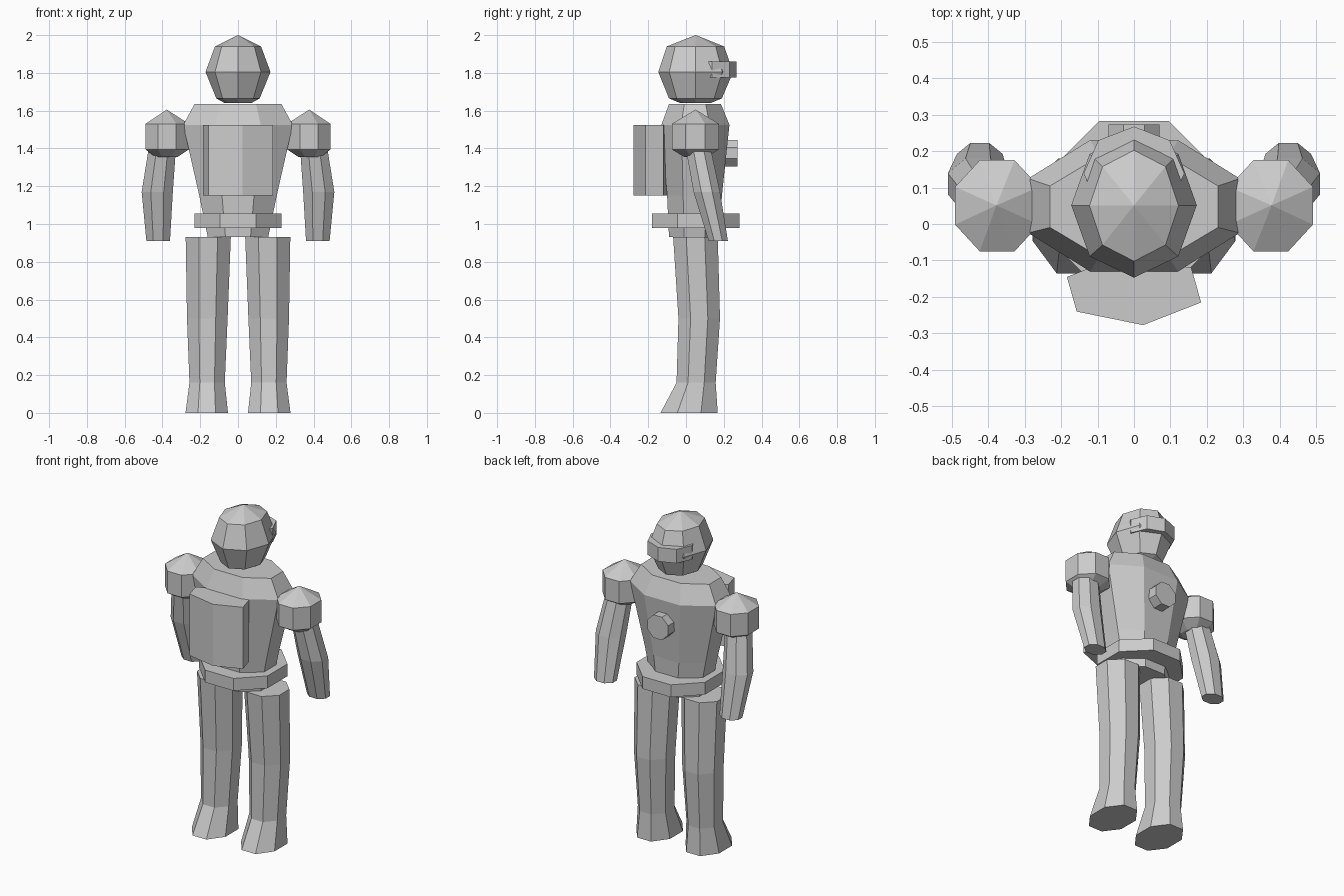
import bpy
import math

if "Cube" in bpy.data.objects:
    bpy.data.objects.remove(bpy.data.objects["Cube"], do_unlink=True)

GREY = (0.6, 0.6, 0.6, 1.0)
grey = bpy.data.materials.new("plain_grey")
grey.use_nodes = True
grey.diffuse_color = GREY
grey.node_tree.nodes["Principled BSDF"].inputs["Base Color"].default_value = GREY


def make(name, verts, faces):
    mesh = bpy.data.meshes.new(name)
    mesh.from_pydata(verts, [], faces)
    mesh.materials.append(grey)
    obj = bpy.data.objects.new(name, mesh)
    bpy.context.collection.objects.link(obj)
    return obj


def skin(name, loops):
    """Join equal loops of points from bottom to top and cap both ends."""
    n = len(loops[0])
    verts = [p for loop in loops for p in loop]
    faces = [tuple(reversed(range(n))), tuple(range(len(verts) - n, len(verts)))]
    for k in range(0, len(verts) - n, n):
        for i in range(n):
            j = (i + 1) % n
            faces.append((k + i, k + j, k + n + j, k + n + i))
    return make(name, verts, faces)


def octagon(z, x0, x1, y0, y1, flat=True):
    """Eight-sided ring filling the given box, with a flat or a corner forward."""
    grow = 1 / math.cos(math.pi / 8) if flat else 1
    turn = math.pi / 8 if flat else 0
    cx, cy = (x0 + x1) / 2, (y0 + y1) / 2
    rx, ry = (x1 - x0) / 2 * grow, (y1 - y0) / 2 * grow
    angles = [turn + math.pi / 4 * i for i in range(8)]
    return [(cx + rx * math.cos(a), cy + ry * math.sin(a), z) for a in angles]


def body(name, rings, flat=True):
    return skin(name, [octagon(*r, flat) for r in rings])


def sided(rings, s):
    """Mirror ring boxes to the chosen side."""
    return [(z, min(s * a, s * b), max(s * a, s * b), c, d) for z, a, b, c, d in rings]


TIP = 0.001

# head
body("head", [(1.64, -0.07, 0.07, -0.03, 0.13),
              (1.665, -0.115, 0.115, -0.09, 0.19),
              (1.805, -0.172, 0.172, -0.147, 0.25),
              (1.94, -0.122, 0.122, -0.102, 0.202),
              (2.0, -TIP, TIP, 0.05, 0.052)], flat=False)

# visor
body("visor", [(1.775, -0.138, 0.138, 0.01, 0.267),
               (1.86, -0.138, 0.138, 0.01, 0.267)], flat=False)

# torso
body("torso", [(0.93, -0.16, 0.16, -0.09, 0.18),
               (1.15, -0.205, 0.205, -0.1, 0.19),
               (1.525, -0.29, 0.29, -0.13, 0.23),
               (1.635, -0.23, 0.23, -0.09, 0.185)])

# belt
body("belt", [(0.98, -0.23, 0.23, -0.18, 0.282),
              (1.055, -0.23, 0.23, -0.18, 0.282)])

# pack: a slightly twisted six-sided block
half = [(-0.184, 0.035), (-0.157, -0.06), (0.025, -0.097)]
outline = half + [(-x, -y) for x, y in half]
skin("pack", [[(x, y - 0.18, z) for x, y in outline] for z in (1.15, 1.525)])

# chest knob
knob = body("chest_knob", [(0.0, -0.07, 0.07, -0.07, 0.07),
                           (0.1, -0.07, 0.07, -0.07, 0.07)])
knob.rotation_euler = (-math.pi / 2, 0, 0)
knob.location = (0, 0.172, 1.375)

# limbs
SHOULDER = [(1.355, 0.32, 0.44, -0.01, 0.11),
            (1.395, 0.26, 0.49, -0.075, 0.175),
            (1.53, 0.26, 0.49, -0.075, 0.175),
            (1.605, 0.376, 0.378, 0.05, 0.052)]
ARM = [(0.91, 0.36, 0.485, 0.12, 0.222),
       (1.17, 0.345, 0.51, 0.04, 0.18),
       (1.45, 0.325, 0.465, -0.01, 0.12)]
LEG = [(0.0, 0.053, 0.278, -0.135, 0.168),
       (0.16, 0.07, 0.257, -0.05, 0.157),
       (0.5, 0.055, 0.27, -0.04, 0.18),
       (0.932, 0.038, 0.277, -0.068, 0.168)]
for s, side in ((1, "left"), (-1, "right")):
    body(side + "_shoulder", sided(SHOULDER, s))
    body(side + "_arm", sided(ARM, s))
    body(side + "_leg", sided(LEG, s))
